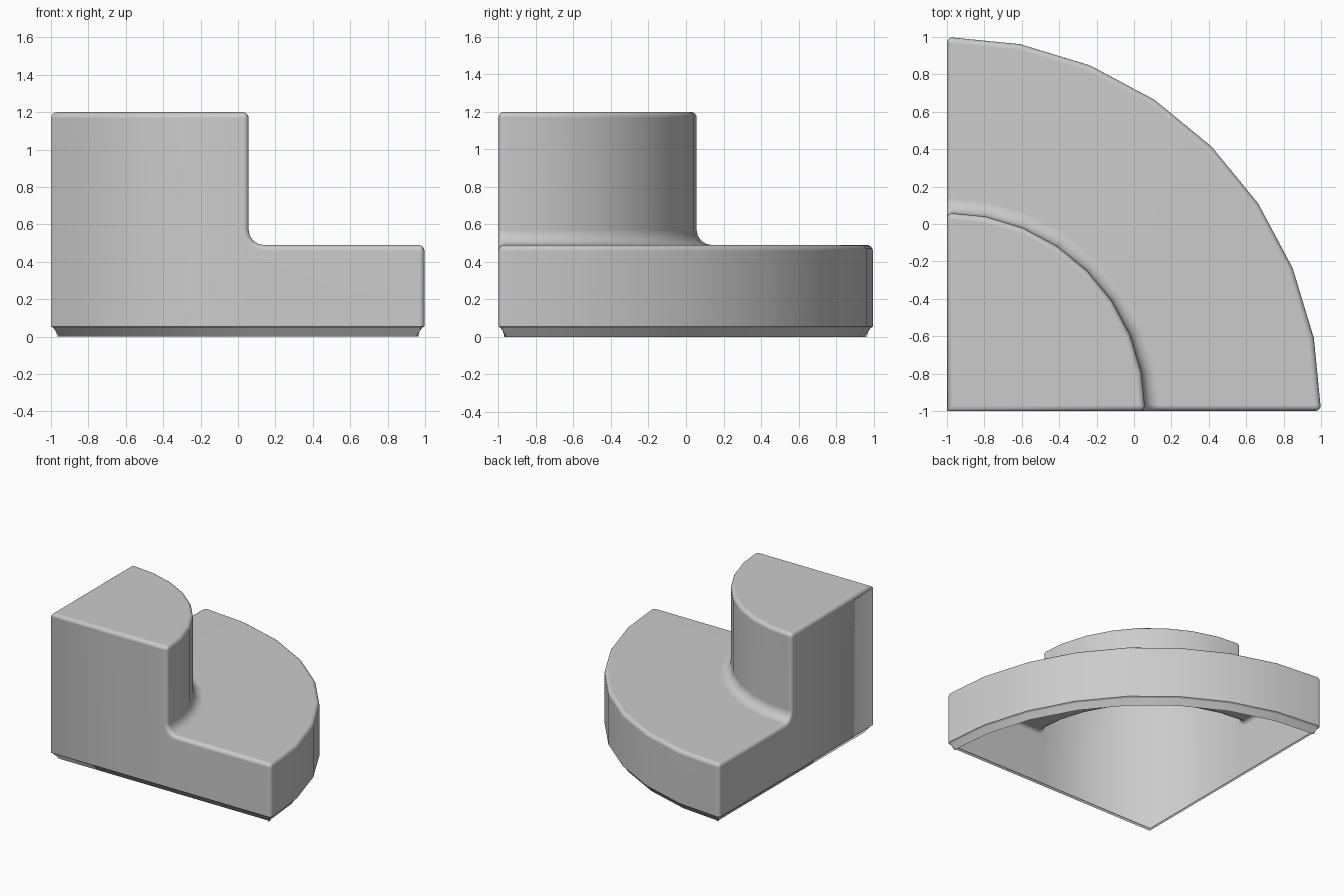
import bpy, bmesh, math
from mathutils import Vector

cube = bpy.data.objects.get("Cube")
if cube:
    bpy.data.objects.remove(cube, do_unlink=True)

CORNER = Vector((-1.0, -1.0, 0.0))
R_BASE, R_TOWER = 2.0, 1.06
Z_LIP, Z_STEP, Z_TOP = 0.055, 0.49, 1.2
SEGMENTS = 8

mat = bpy.data.materials.new("light grey")
mat.use_nodes = True
grey = (0.6, 0.6, 0.6, 1)
mat.diffuse_color = grey
mat.node_tree.nodes["Principled BSDF"].inputs["Base Color"].default_value = grey

bm = bmesh.new()


def arc(radius, z):
    """Row of vertices along a quarter circle about the corner."""
    row = []
    for i in range(SEGMENTS + 1):
        a = math.pi / 2 * i / SEGMENTS
        row.append(bm.verts.new(CORNER + Vector((radius * math.cos(a), radius * math.sin(a), z))))
    return row


def bridge(lower, upper):
    for i in range(SEGMENTS):
        bm.faces.new((lower[i], lower[i + 1], upper[i + 1], upper[i]))


# Quarter-round base, step and tower, open underneath
base_low, base_top = arc(R_BASE, Z_LIP), arc(R_BASE, Z_STEP)
tower_low, tower_top = arc(R_TOWER, Z_STEP), arc(R_TOWER, Z_TOP)
for lower, upper in ((base_low, base_top), (base_top, tower_low), (tower_low, tower_top)):
    bridge(lower, upper)
corner_low = bm.verts.new(CORNER + Vector((0, 0, Z_LIP)))
corner_top = bm.verts.new(CORNER + Vector((0, 0, Z_TOP)))
bm.faces.new([corner_top] + tower_top)

# Two straight side walls
for i in (0, SEGMENTS):
    foot = bm.verts.new((tower_low[i].co.x, tower_low[i].co.y, Z_LIP))
    bm.faces.new((corner_low, foot, tower_low[i], tower_top[i], corner_top))
    bm.faces.new((foot, base_low[i], base_top[i], tower_low[i]))
bmesh.ops.recalc_face_normals(bm, faces=bm.faces)

# Fillet where the tower meets the step
joint = [bm.edges.get((tower_low[i], tower_low[i + 1])) for i in range(SEGMENTS)]
bmesh.ops.bevel(bm, geom=joint, offset=0.08, offset_type='OFFSET', segments=4,
                profile=0.5, affect='EDGES')

# Rounded outer edges; the upright at the corner stays square
def is_corner(edge):
    return all((v.co.xy - CORNER.xy).length < 0.001 for v in edge.verts)


rims = [e for e in bm.edges if len(e.link_faces) == 2
        and e.calc_face_angle() > math.radians(40) and not is_corner(e)]
bmesh.ops.bevel(bm, geom=rims, offset=0.05, offset_type='OFFSET', segments=4,
                profile=0.5, affect='EDGES', clamp_overlap=True)
bmesh.ops.recalc_face_normals(bm, faces=bm.faces)

# Tapered lip around the open underside
for inset, z in ((0.012, 0.047), (0.033, 0.0)):
    rim = [e for e in bm.edges if e.is_boundary]
    moves = {}
    for v in {v for e in rim for v in e.verts}:
        out = Vector((0, 0, 0))
        sides = []
        for e in v.link_edges:
            if e.is_boundary:
                n = e.link_faces[0].normal.copy()
                n.z = 0
                sides.append(n.normalized())
        out = (sides[0] + sides[1]).normalized()
        moves[v.co.copy().freeze()] = out * (inset / max(out.dot(sides[0]), 0.5))
    for e in rim:
        e.smooth = False
    new = bmesh.ops.extrude_edge_only(bm, edges=rim)["geom"]
    for v in [g for g in new if isinstance(g, bmesh.types.BMVert)]:
        v.co -= moves[v.co.copy().freeze()]
        v.co.z = z
    bm.normal_update()

for f in bm.faces:
    f.smooth = True
mesh = bpy.data.meshes.new("quarter_round_block")
bm.to_mesh(mesh)
bm.free()
mesh.materials.append(mat)
block = bpy.data.objects.new("quarter_round_block", mesh)
bpy.context.collection.objects.link(block)

# Even shading on the large faces
weighted = block.modifiers.new("even_shading", 'WEIGHTED_NORMAL')
weighted.keep_sharp = True
